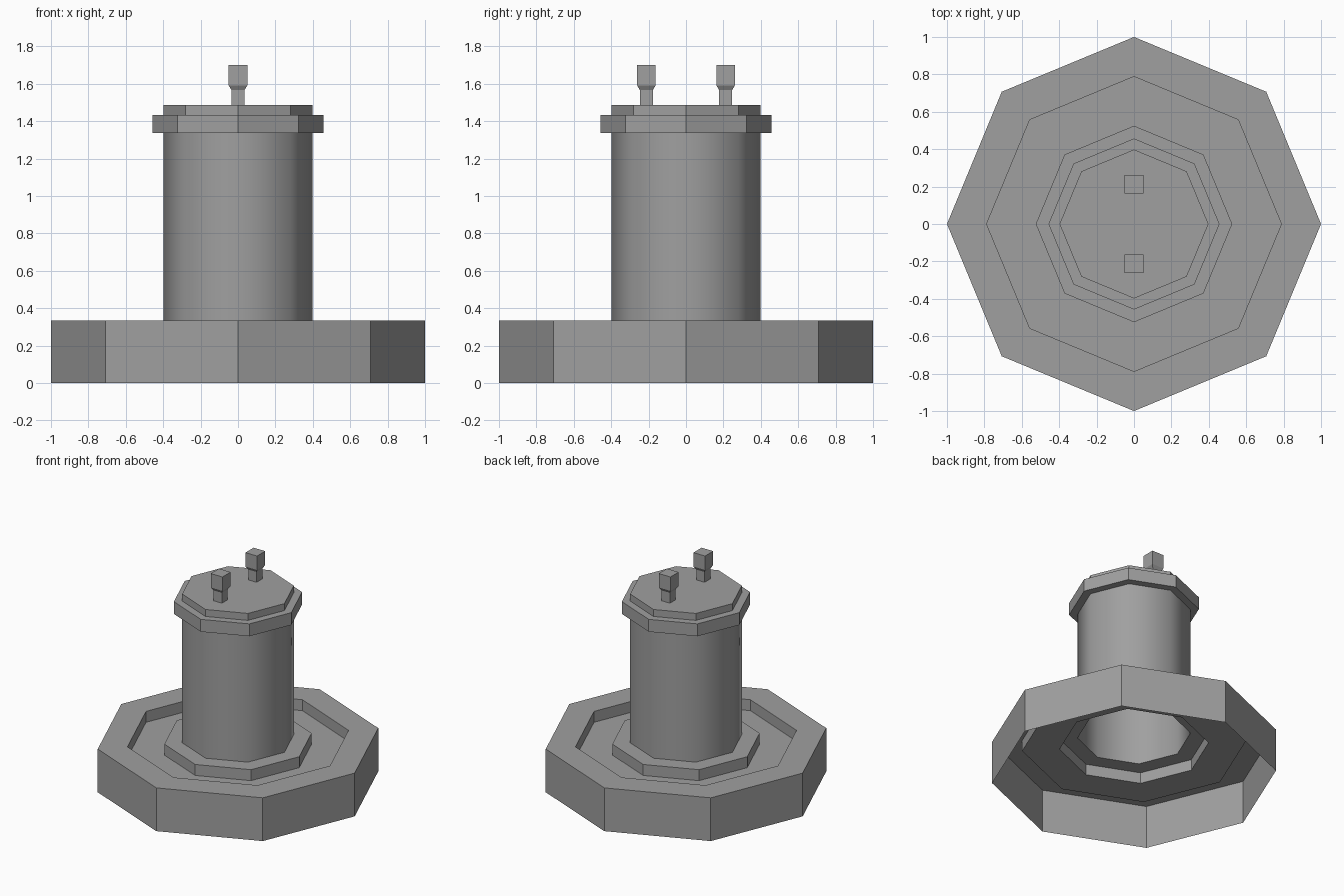
import bpy
import bmesh
from math import cos, sin, tau

cube = bpy.data.objects.get("Cube")
if cube:
    bpy.data.objects.remove(cube)

# Single plain grey
grey = bpy.data.materials.new("plain_grey")
grey.use_nodes = True
colour = (0.35, 0.35, 0.35, 1)
grey.diffuse_color = colour
grey.node_tree.nodes["Principled BSDF"].inputs["Base Color"].default_value = colour


def lathe(name, profile, sides=8, turn=0.0, centre_y=0.0, close_top=False, smooth=False):
    """Sweep (radius, height) points around z into a faceted open shell."""
    bm = bmesh.new()
    rings = []
    for r, z in profile:
        angles = [tau * (i + turn) / sides for i in range(sides)]
        rings.append([bm.verts.new((r * cos(a), r * sin(a) + centre_y, z)) for a in angles])
    for low, high in zip(rings, rings[1:]):
        for i in range(sides):
            j = (i + 1) % sides
            bm.faces.new((low[i], low[j], high[j], high[i])).smooth = smooth
    if close_top:
        bm.faces.new(rings[-1])
    mesh = bpy.data.meshes.new(name)
    bm.to_mesh(mesh)
    bm.free()
    mesh.materials.append(grey)
    obj = bpy.data.objects.new(name, mesh)
    bpy.context.collection.objects.link(obj)
    return obj


BASE, FLOOR = 0.335, 0.25
COLLAR_LOW, COLLAR_TOP, CAP_TOP = 1.337, 1.433, 1.487
BODY, STEP, COLLAR = 0.398, 0.525, 0.457

# Hollow base with a raised rim and sunken floor
lathe("base_tray", [(1, 0), (1, BASE), (0.788, BASE), (0.788, FLOOR), (STEP, FLOOR)])

# Step around the foot of the body
lathe("foot_step", [(STEP, FLOOR), (STEP, BASE), (BODY, BASE)])

# Smooth-shaded column, open below
lathe("body", [(BODY, BASE), (BODY, COLLAR_LOW)], smooth=True)

# Collar and lid
lathe("collar", [(BODY, COLLAR_LOW), (COLLAR, COLLAR_LOW), (COLLAR, COLLAR_TOP), (BODY, COLLAR_TOP)])
lathe("lid", [(BODY, COLLAR_TOP), (BODY, CAP_TOP)], close_top=True)

# Two square pegs with wider heads
corner = 2 ** 0.5
stem, head = 0.035 * corner, 0.05 * corner
for name, y in (("front_peg", -0.212), ("back_peg", 0.212)):
    lathe(name, [(stem, CAP_TOP), (stem, 1.567), (head, 1.592), (head, 1.70)],
          sides=4, turn=0.5, centre_y=y, close_top=True)
